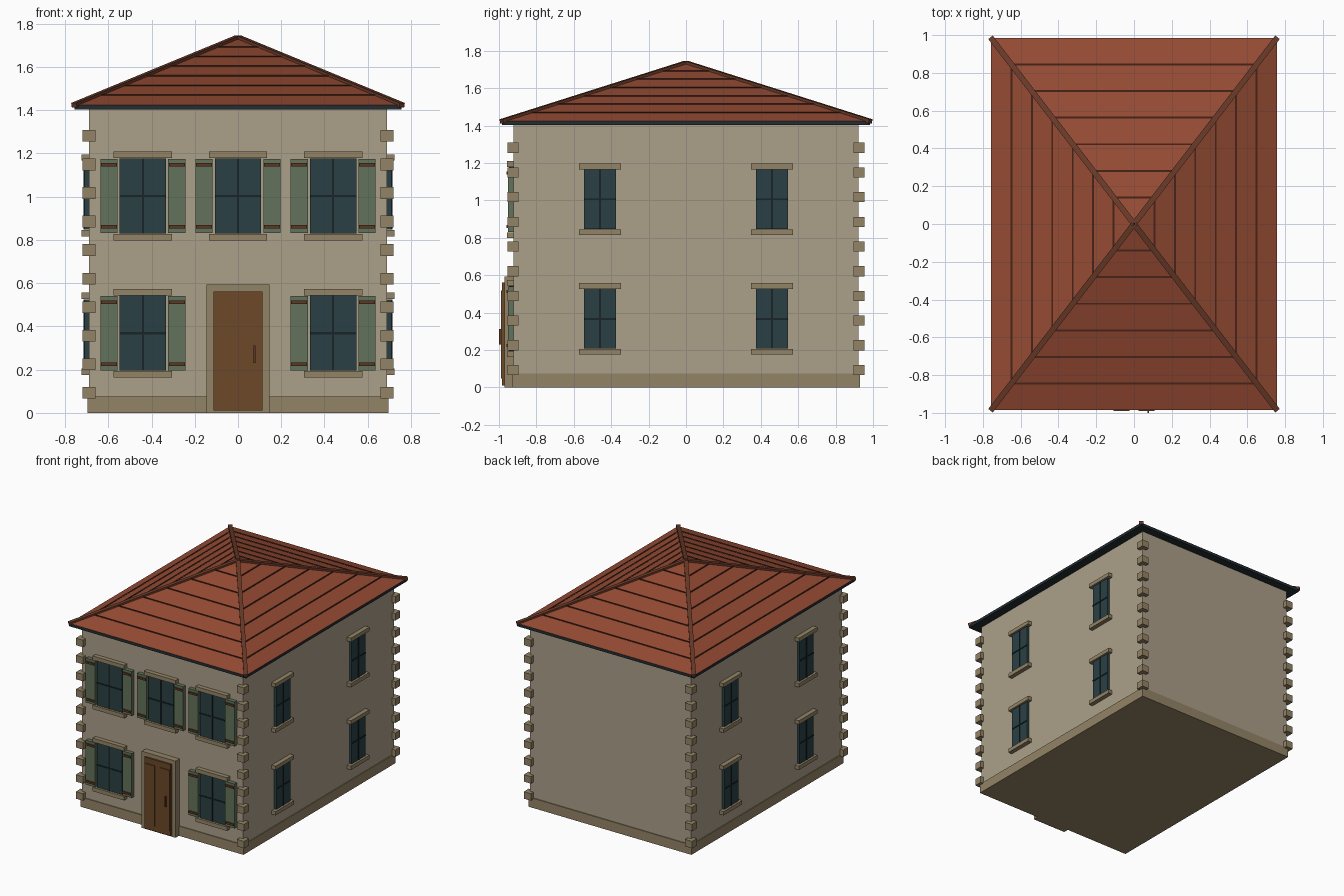
import bpy, bmesh, math
from mathutils import Vector, Matrix

if "Cube" in bpy.data.objects:
    bpy.data.objects.remove(bpy.data.objects["Cube"])


def material(name, r, g, b):
    m = bpy.data.materials.new(name)
    m.diffuse_color = [(c / 255) ** 2.2 for c in (r, g, b)] + [1]
    m.use_nodes = True
    m.node_tree.nodes["Principled BSDF"].inputs["Base Color"].default_value = m.diffuse_color
    return m


WALL = material("plaster", 170, 158, 136)
STONE = material("stone", 146, 131, 102)
GLASS = material("glass", 46, 66, 70)
BAR = material("dark_bar", 30, 40, 42)
GREEN = material("shutter_green", 98, 114, 92)
WOOD = material("door_wood", 108, 74, 44)
HINGE = material("hinge_brown", 92, 58, 38)
TILE = material("roof_tile", 148, 76, 54)
LINE = material("tile_joint", 72, 40, 30)
RIDGE = material("ridge_tile", 104, 60, 44)
EAVE = material("eave", 40, 48, 52)


def finish(name, bm, mat):
    me = bpy.data.meshes.new(name)
    bm.to_mesh(me)
    bm.free()
    me.materials.append(mat)
    ob = bpy.data.objects.new(name, me)
    bpy.context.collection.objects.link(ob)
    return ob


def box(name, x, y, z, mat, frame=Matrix()):
    """Box from (min, max) ranges, placed by a frame matrix."""
    bm = bmesh.new()
    bmesh.ops.create_cube(bm, size=1)
    for v in bm.verts:
        v.co = frame @ Vector([(a + b) / 2 + c * (b - a) for (a, b), c in zip((x, y, z), v.co)])
    return finish(name, bm, mat)


WX, WY = 0.69, 0.922      # wall half sizes
RX, RY = 0.757, 0.985     # roof half sizes
EZ, AZ = 1.424, 1.736     # eave and apex heights

# Walls and plinth
box("walls", (-WX, WX), (-WY, WY), (0.02, 1.41), WALL)
box("plinth", (-0.697, 0.697), (-0.929, 0.929), (0, 0.075), STONE)

# Corner quoins
for sx in (-1, 1):
    for sy in (-1, 1):
        for i in range(10):
            cx, cy, cz = sx * WX, sy * 0.925, 0.093 + 0.132 * i
            box("quoin", (cx - 0.03, cx + 0.03), (cy - 0.03, cy + 0.03),
                (cz - 0.027, cz + 0.027), STONE)


def window(frame, z0, z1, w, ledge, shutters):
    """Window on a wall plane: local -y points outward."""
    box("window_pane", (-w, w), (-0.02, 0.01), (z0, z1), GLASS, frame)
    zm = (z0 + z1) / 2
    box("window_mullion", (-0.005, 0.005), (-0.024, 0), (z0, z1), BAR, frame)
    box("window_transom", (-w, w), (-0.024, 0), (zm - 0.005, zm + 0.005), BAR, frame)
    box("lintel", (-ledge, ledge), (-0.034, 0.01), (z1 + 0.002, z1 + 0.032), STONE, frame)
    box("sill", (-ledge, ledge), (-0.034, 0.01), (z0 - 0.032, z0 - 0.002), STONE, frame)
    for s in (-1, 1) if shutters else ():
        c = s * 0.157
        box("shutter", (c - 0.04, c + 0.04), (-0.03, 0.01), (z0 + 0.002, z1 - 0.002), GREEN, frame)
        for z in (z0 + 0.03, z1 - 0.03):
            box("shutter_strap", (c - 0.037, c + 0.037), (-0.038, 0), (z - 0.008, z + 0.008),
                HINGE, frame)


# Front windows with shutters
for x, z0 in ((-0.44, 0.83), (0, 0.83), (0.44, 0.83), (-0.44, 0.195), (0.44, 0.195)):
    window(Matrix.Translation((x, -WY, 0)), z0, z0 + 0.347, 0.107, 0.135, True)

# Side windows, both sides
for s in (-1, 1):
    for y in (-0.46, 0.46):
        for z0 in (0.847, 0.208):
            frame = Matrix.Translation((s * WX, y, 0)) @ Matrix.Rotation(s * math.pi / 2, 4, "Z")
            window(frame, z0, z0 + 0.317, 0.085, 0.113, False)

# Front door
box("door_frame", (-0.145, 0.145), (-0.97, -0.9), (0, 0.593), STONE)
box("door_slab", (-0.113, 0.113), (-0.984, -0.95), (0.01, 0.562), WOOD)
for s in (-1, 1):
    a, b = sorted((s * 0.023, s * 0.108))
    box("door_panel", (a, b), (-0.99, -0.97), (0.048, 0.518), WOOD)
box("door_handle", (0.072, 0.08), (-1.0, -0.98), (0.23, 0.312), HINGE)

# Eave slab and pyramid roof
box("eave_slab", (-RX, RX), (-RY, RY), (1.402, EZ), EAVE)
bm = bmesh.new()
bmesh.ops.create_cone(bm, cap_ends=True, segments=4, radius1=math.sqrt(2), radius2=0, depth=1,
                      matrix=Matrix.Rotation(math.pi / 4, 4, "Z"))
bmesh.ops.remove_doubles(bm, verts=bm.verts, dist=1e-4)
for v in bm.verts:
    v.co = (v.co.x * RX, v.co.y * RY, EZ + (v.co.z + 0.5) * (AZ - EZ))
finish("roof", bm, TILE)

# Tile course lines on all four slopes
for i in range(1, 7):
    t = i / 7
    z = AZ - (AZ - EZ) * t
    x, y = RX * t, RY * t
    for s in (-1, 1):
        box("tile_course", (-x + 0.01, x - 0.01), (s * y - 0.005, s * y + 0.005),
            (z - 0.004, z + 0.004), LINE)
        box("tile_course", (s * x - 0.005, s * x + 0.005), (-y + 0.01, y - 0.01),
            (z - 0.004, z + 0.004), LINE)

# Ridge caps from apex to each corner
for sx in (-1, 1):
    for sy in (-1, 1):
        a, b = Vector((0, 0, AZ)), Vector((sx * RX, sy * RY, EZ))
        d = b - a
        frame = Matrix.Translation(a) @ d.to_track_quat("Y", "Z").to_matrix().to_4x4()
        box("ridge_cap", (-0.015, 0.015), (0, d.length + 0.002), (-0.012, 0.01), RIDGE, frame)
